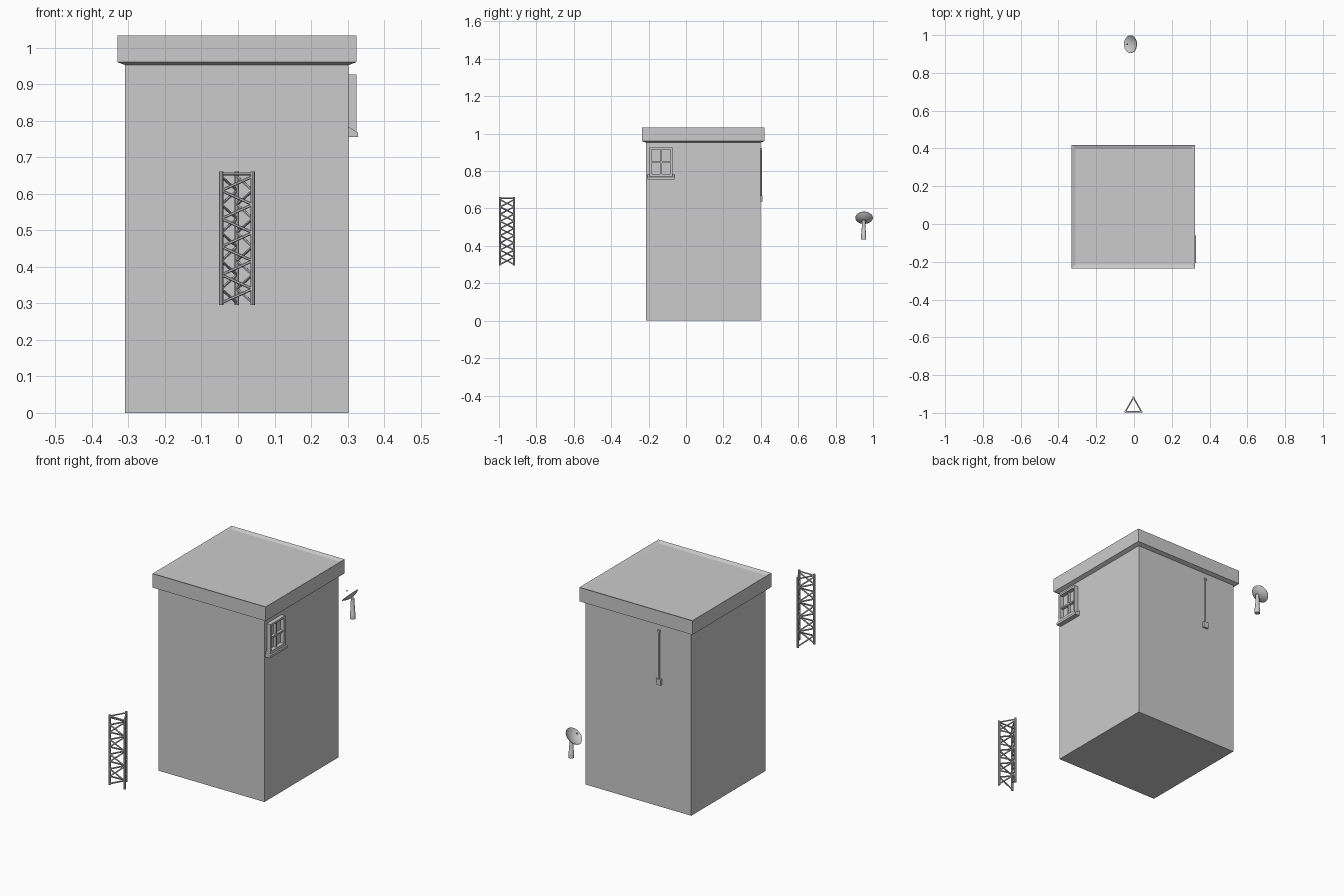
import bpy, bmesh, math
from mathutils import Vector

if "Cube" in bpy.data.objects:
    bpy.data.objects.remove(bpy.data.objects["Cube"])


def finish(name, bm, smooth=False):
    bmesh.ops.recalc_face_normals(bm, faces=bm.faces)
    me = bpy.data.meshes.new(name)
    bm.to_mesh(me)
    bm.free()
    ob = bpy.data.objects.new(name, me)
    bpy.context.collection.objects.link(ob)
    if smooth:
        bpy.context.view_layer.objects.active = ob
        ob.select_set(True)
        bpy.ops.object.shade_smooth_by_angle(angle=math.radians(40))
        ob.select_set(False)
    return ob


def box(bm, x0, x1, y0, y1, z0, z1):
    vs = bmesh.ops.create_cube(bm, size=1)["verts"]
    for v in vs:
        v.co = Vector((x1 if v.co.x > 0 else x0, y1 if v.co.y > 0 else y0,
                       z1 if v.co.z > 0 else z0))
    return vs


def rod(bm, a, b, r1, r2=None, sides=8):
    a, b = Vector(a), Vector(b)
    d = b - a
    vs = bmesh.ops.create_cone(bm, cap_ends=True, segments=sides, radius1=r1,
                               radius2=r1 if r2 is None else r2, depth=d.length)["verts"]
    q = d.to_track_quat('Z', 'Y')
    for v in vs:
        v.co = q @ v.co + (a + b) / 2


def lathe(bm, profile, sides, origin, axis):
    q = Vector(axis).to_track_quat('Z', 'Y')
    rings = [[bm.verts.new(q @ Vector((r * math.cos(t), r * math.sin(t), z)) + Vector(origin))
              for t in (2 * math.pi * i / sides for i in range(sides))] for r, z in profile]
    for lo, hi in zip(rings, rings[1:]):
        for i in range(sides):
            j = (i + 1) % sides
            bm.faces.new((lo[i], lo[j], hi[j], hi[i]))
    bm.faces.new(rings[0])
    bm.faces.new(rings[-1])


# Tower block: walls, flared cornice and shallow sunken roof
bm = bmesh.new()
cx, cy = -0.003, 0.092
s = math.sqrt(2)
rings = []
for h, z in [(0.306, 0), (0.306, 0.952), (0.327, 0.96), (0.327, 1.033), (0.306, 1.025)]:
    rings.append([bm.verts.new((cx + h * i, cy + h * j, z))
                  for i, j in ((-1, -1), (1, -1), (1, 1), (-1, 1))])
for lo, hi in zip(rings, rings[1:]):
    for i in range(4):
        j = (i + 1) % 4
        bm.faces.new((lo[i], lo[j], hi[j], hi[i]))
bm.faces.new(rings[0])
bm.faces.new(rings[-1])
finish("tower_block", bm)

# Window frame, glazing bars and sloped sill on the right wall
wx, y0, y1, z0, z1, w = 0.303, -0.195, -0.072, 0.77, 0.926, 0.01
bm = bmesh.new()
for a, b in ((y0, y0 + w), (y1 - w, y1)):
    box(bm, wx - 0.004, wx + 0.021, a, b, z0, z1)
box(bm, wx - 0.004, wx + 0.021, y0 + w, y1 - w, z1 - w, z1)
box(bm, wx - 0.004, wx + 0.021, y0 + w, y1 - w, z0, z0 + w + 0.004)
finish("window_frame", bm)

bm = bmesh.new()
ym, zm = (y0 + y1) / 2, 0.847
box(bm, wx - 0.004, wx + 0.014, ym - 0.004, ym + 0.004, z0 + w, z1 - w)
box(bm, wx - 0.004, wx + 0.014, y0 + w, y1 - w, zm - 0.004, zm + 0.004)
finish("window_bars", bm)

bm = bmesh.new()
for v in box(bm, wx - 0.004, wx + 0.026, -0.206, -0.061, 0.755, 0.785):
    if v.co.x > wx and v.co.z > 0.77:
        v.co.z = 0.767
finish("window_sill", bm)

# Conduit with junction box and top clip on the back wall
px, py = -0.125, 0.398
bm = bmesh.new()
rod(bm, (px, py + 0.003, 0.66), (px, py + 0.003, 0.92), 0.004)
finish("conduit", bm, True)
bm = bmesh.new()
box(bm, px - 0.014, px + 0.014, py - 0.003, py + 0.01, 0.638, 0.669)
finish("junction_box", bm)
bm = bmesh.new()
box(bm, px - 0.007, px + 0.007, py - 0.003, py + 0.008, 0.912, 0.923)
finish("conduit_clip", bm)

# Triangular lattice mast in front
legs = [Vector((-0.046, -0.994, 0)), Vector((0.04, -0.994, 0)), Vector((-0.003, -0.919, 0))]
zb, zt, n = 0.295, 0.661, 9
bm = bmesh.new()
for p in legs:
    rod(bm, p + Vector((0, 0, zb)), p + Vector((0, 0, zt)), 0.006)
finish("mast_legs", bm, True)
bm = bmesh.new()
step = (zt - zb - 0.02) / n
for i in range(3):
    a, b = legs[i], legs[(i + 1) % 3]
    up = Vector((0, 0, zt - 0.007))
    rod(bm, a + up, b + up, 0.004, sides=6)
    for k in range(n):
        p, q = (a, b) if k % 2 == 0 else (b, a)
        lo = Vector((0, 0, zb + 0.006 + k * step))
        rod(bm, p + lo, q + lo + Vector((0, 0, step)), 0.004, sides=6)
finish("mast_braces", bm, True)

# Tilted dish behind, with feed and post
axis = Vector((-0.69, 0, 0.724))
rim = Vector((-0.018, 0.952, 0.55))
R, D = 0.047, 0.014
curve = [(R * t, D * (t * t - 1)) for t in (0.08, 0.3, 0.5, 0.7, 0.86, 1.0)]
inner = [(r * 0.98, z + 0.0025) for r, z in reversed(curve)]
bm = bmesh.new()
lathe(bm, curve + inner, 32, rim, axis)
finish("dish", bm, True)

bm = bmesh.new()
f = rim + axis * 0.026
rod(bm, f - axis * 0.003, f + axis * 0.003, 0.004, sides=12)
finish("dish_feed", bm, True)

bm = bmesh.new()
lathe(bm, [(0.0135, 0), (0.0135, 0.03), (0.0115, 0.034), (0.0085, 0.105)], 16,
      (-0.002, 0.95, 0.434), (0, 0, 1))
finish("dish_post", bm, True)
